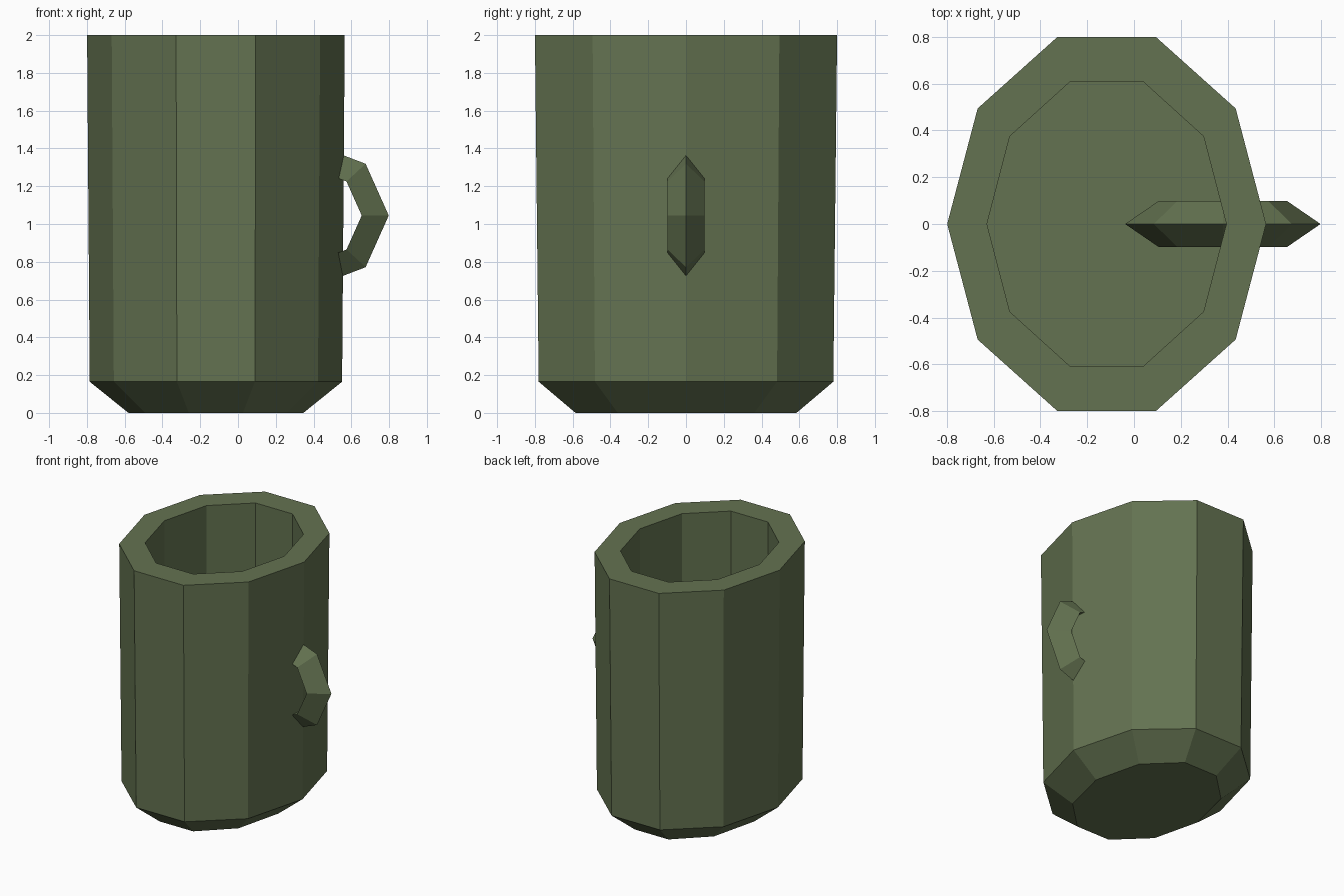
import bpy, bmesh
from math import cos, sin, pi

if "Cube" in bpy.data.objects:
    bpy.data.objects.remove(bpy.data.objects["Cube"])

green = bpy.data.materials.new("olive green")
green.diffuse_color = (0.127, 0.171, 0.082, 1)
green.use_nodes = True
green.node_tree.nodes["Principled BSDF"].inputs["Base Color"].default_value = green.diffuse_color


def add_object(name, bm):
    bmesh.ops.recalc_face_normals(bm, faces=bm.faces)
    mesh = bpy.data.meshes.new(name)
    bm.to_mesh(mesh)
    bm.free()
    mesh.materials.append(green)
    obj = bpy.data.objects.new(name, mesh)
    bpy.context.collection.objects.link(obj)


def bridge(bm, a, b):
    n = len(a)
    for i in range(n):
        j = (i + 1) % n
        bm.faces.new((a[i], a[j], b[j], b[i]))


# Mug body: ten-sided oval rings from the base, up the wall and down inside
SIDES, CX = 10, -0.117
profile = [  # x radius, y radius, height
    (0.463, 0.615, 0.0),
    (0.668, 0.820, 0.165),
    (0.682, 0.841, 2.0),
    (0.512, 0.638, 2.0),
    (0.512, 0.638, 0.18),
]
bm = bmesh.new()
rings = [[bm.verts.new((CX + rx * cos(2 * pi * i / SIDES),
                        ry * sin(2 * pi * i / SIDES), z))
          for i in range(SIDES)] for rx, ry, z in profile]
for lower, upper in zip(rings, rings[1:]):
    bridge(bm, lower, upper)
bm.faces.new(rings[0])
bm.faces.new(rings[-1])
add_object("mug_body", bm)

# Handle: full eight-segment ring with a triangular section, passing through the wall
section = [(0.418, 0.0), (0.275, 0.098), (0.275, -0.098)]  # ring radius, y
bm = bmesh.new()
rings = [[bm.verts.new((0.38 + r * cos(2 * pi * k / 8), y,
                        1.045 + 0.926 * r * sin(2 * pi * k / 8)))
          for r, y in section] for k in range(8)]
for k in range(8):
    bridge(bm, rings[k], rings[(k + 1) % 8])
add_object("handle", bm)
